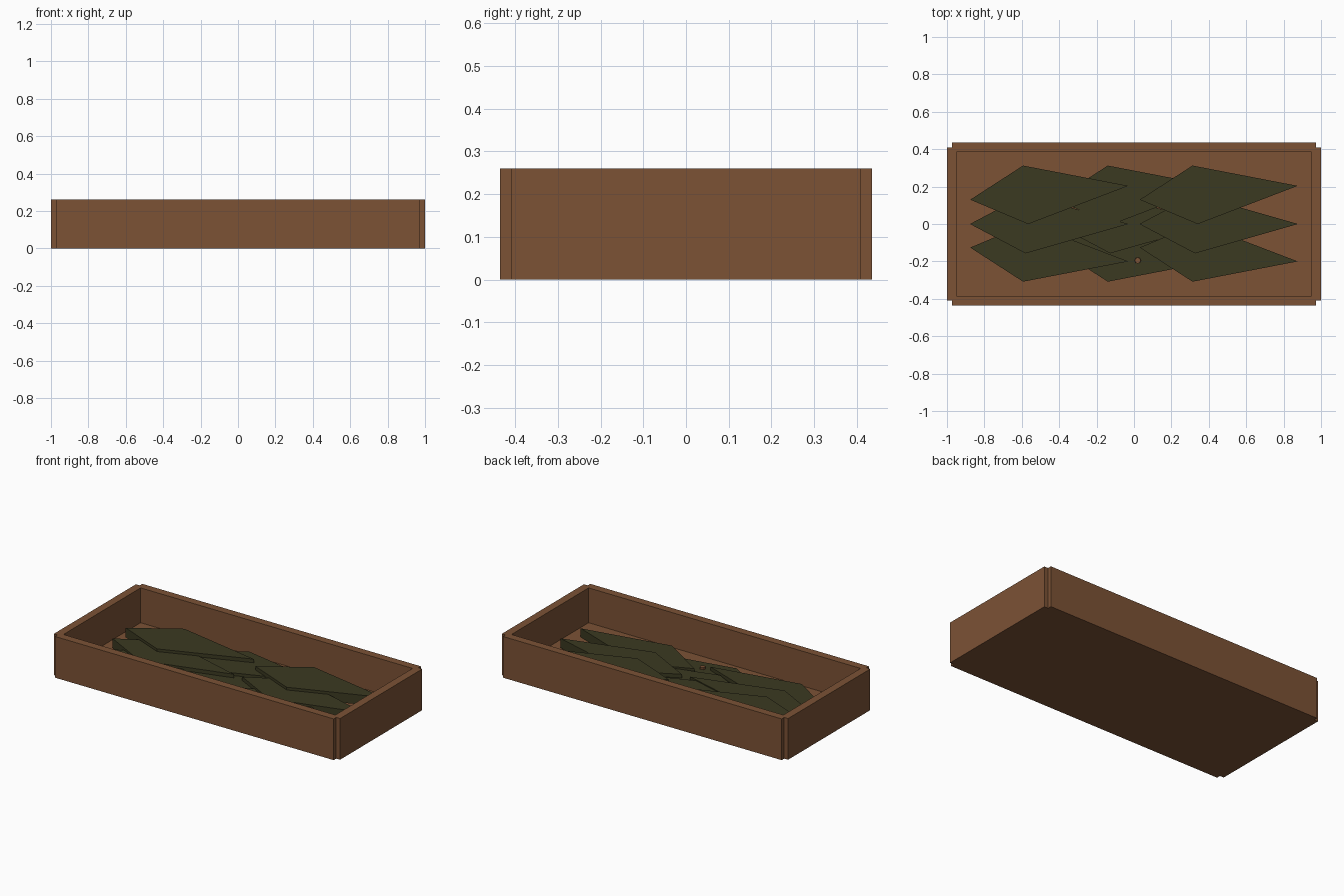
import bpy, bmesh, math
from mathutils import Matrix

if "Cube" in bpy.data.objects:
    bpy.data.objects.remove(bpy.data.objects["Cube"])


def material(name, colour):
    m = bpy.data.materials.new(name)
    m.diffuse_color = (*colour, 1)
    m.use_nodes = True
    m.node_tree.nodes["Principled BSDF"].inputs["Base Color"].default_value = m.diffuse_color
    return m


WOOD = material("brown wood", (0.2, 0.085, 0.036))
GREEN = material("dark leaf green", (0.043, 0.041, 0.015))


def finish(name, bm, mat):
    mesh = bpy.data.meshes.new(name)
    bmesh.ops.recalc_face_normals(bm, faces=bm.faces)
    bm.to_mesh(mesh)
    bm.free()
    mesh.materials.append(mat)
    obj = bpy.data.objects.new(name, mesh)
    bpy.context.collection.objects.link(obj)
    return obj


def box(name, centre, size):
    bm = bmesh.new()
    bmesh.ops.create_cube(bm, size=1, matrix=Matrix.Translation(centre) @ Matrix.Diagonal((*size, 1)))
    return finish(name, bm, WOOD)


def leaf(name, x, y, top, angle, thickness=0.06):
    # kite outline, extruded down from its top face
    bm = bmesh.new()
    outline = [(-0.424, 0), (-0.127, -0.157), (0.424, 0), (-0.127, 0.157)]
    face = bm.faces.new([bm.verts.new((px, py, -thickness)) for px, py in outline])
    up = bmesh.ops.extrude_face_region(bm, geom=[face])["geom"]
    bmesh.ops.translate(bm, verts=[v for v in up if isinstance(v, bmesh.types.BMVert)],
                        vec=(0, 0, thickness))
    bm.transform(Matrix.Translation((x, y, top)) @ Matrix.Rotation(math.radians(angle), 4, "Z"))
    return finish(name, bm, GREEN)


# Tray: floor and four walls with small notches at the corners
HEIGHT, WALL = 0.26, 0.05
box("tray_floor", (0, 0, 0.02), (1.94, 0.81, 0.04))
for side, label in ((-1, "front"), (1, "back")):
    box(f"tray_wall_{label}", (0, side * 0.41, HEIGHT / 2), (1.946, WALL, HEIGHT))
for side, label in ((-1, "left"), (1, "right")):
    box(f"tray_wall_{label}", (side * 0.975, 0, HEIGHT / 2), (WALL, 0.82, HEIGHT))

# Three rows of leaves; the middle column lies lower
for row, (y, top, angle) in enumerate(((-0.163, 0.095, -5), (0, 0.108, 0), (0.167, 0.125, 5))):
    for column in (-1, 0, 1):
        z = top if column else top - 0.023
        leaf(f"leaf_{row + 1}_{column + 2}", column * 0.453, y, z, angle)

# Small stem tip poking out between the leaves
bm = bmesh.new()
bmesh.ops.create_cone(bm, cap_ends=True, segments=8, radius1=0.02, radius2=0.016, depth=0.05,
                      matrix=Matrix.Translation((0.02, -0.195, 0.06)))
finish("stem_tip", bm, WOOD)
